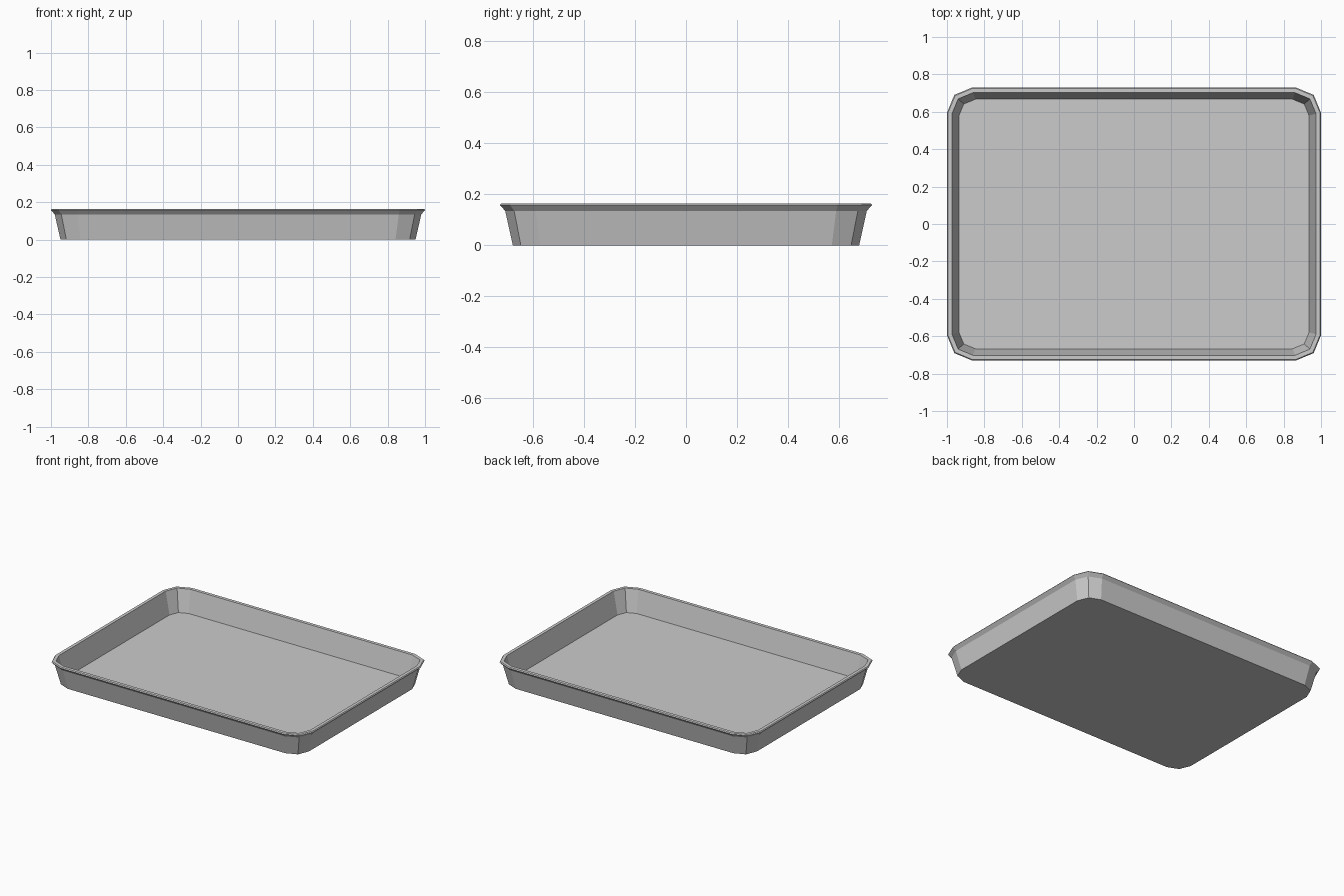
import bpy, bmesh, math

if "Cube" in bpy.data.objects:
    bpy.data.objects.remove(bpy.data.objects["Cube"])

# One plain grey for the whole tray
grey = bpy.data.materials.new("grey_metal")
grey.diffuse_color = (0.6, 0.6, 0.6, 1)
grey.use_nodes = True
grey.node_tree.nodes["Principled BSDF"].inputs["Base Color"].default_value = grey.diffuse_color


def outline(hx, hy, r, steps=2):
    """Rounded rectangle outline, two facets per corner."""
    pts = []
    for i, (sx, sy) in enumerate([(1, 1), (-1, 1), (-1, -1), (1, -1)]):
        for k in range(steps + 1):
            a = math.pi / 2 * (i + k / steps)
            pts.append((sx * (hx - r) + r * math.cos(a),
                        sy * (hy - r) + r * math.sin(a)))
    return pts


# Wall profile from underside, over the flared lip, down to the inner floor:
# half width, half depth, corner radius, height
profile = [
    (0.949, 0.679, 0.107, 0.0),
    (0.980, 0.709, 0.120, 0.135),
    (1.000, 0.730, 0.135, 0.158),
    (0.995, 0.725, 0.132, 0.164),
    (0.973, 0.702, 0.112, 0.164),
    (0.936, 0.667, 0.088, 0.011),
]

# Tray body
bm = bmesh.new()
rings = [[bm.verts.new((x, y, z)) for x, y in outline(hx, hy, r)]
         for hx, hy, r, z in profile]
for lo, hi in zip(rings, rings[1:]):
    n = len(lo)
    for i in range(n):
        j = (i + 1) % n
        bm.faces.new((lo[i], lo[j], hi[j], hi[i]))
bm.faces.new(rings[0][::-1])   # underside
bm.faces.new(rings[-1])        # inner floor
bmesh.ops.recalc_face_normals(bm, faces=bm.faces)

mesh = bpy.data.meshes.new("baking_tray")
bm.to_mesh(mesh)
bm.free()
mesh.materials.append(grey)
tray = bpy.data.objects.new("baking_tray", mesh)
bpy.context.collection.objects.link(tray)
